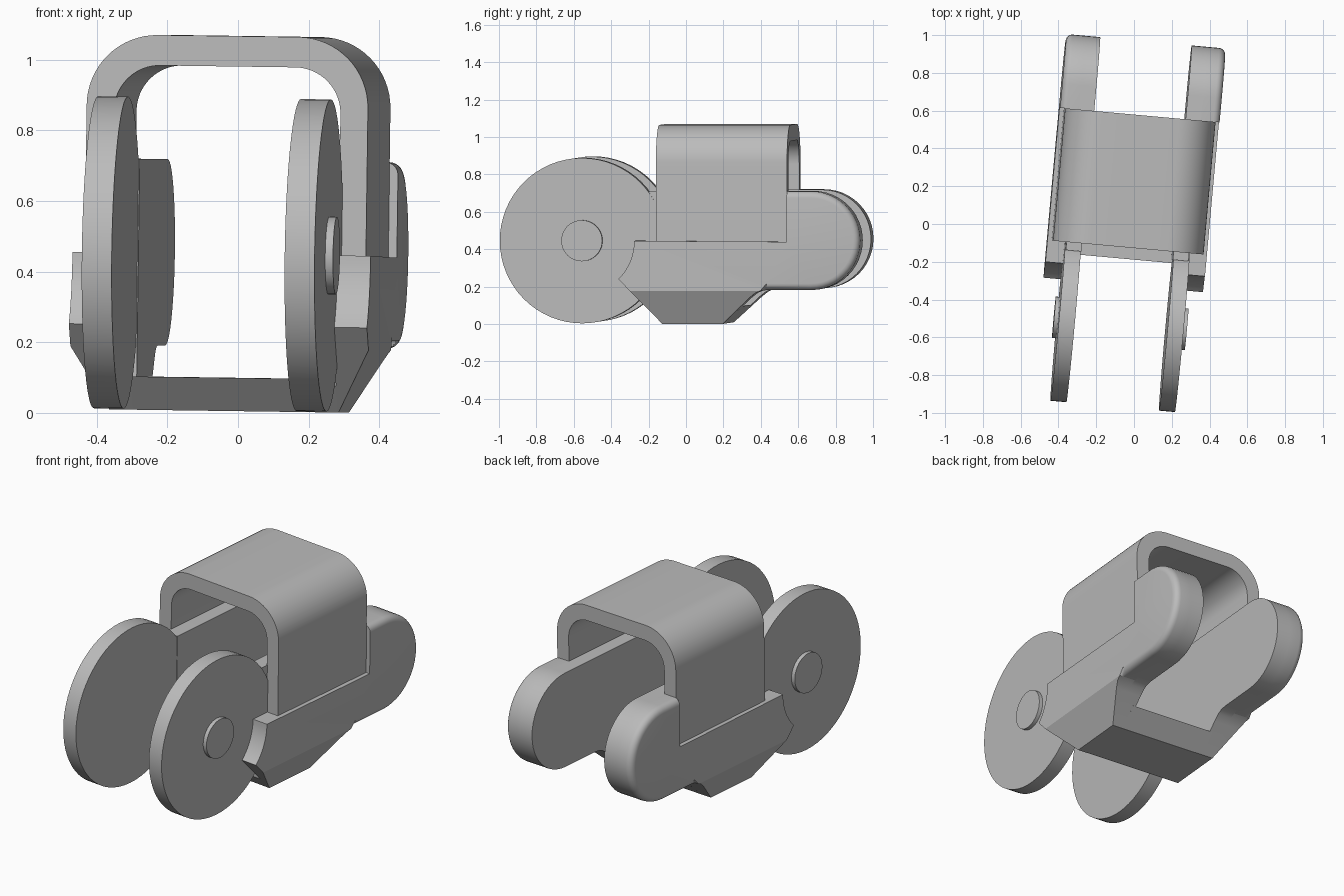
import bpy, bmesh, math
from mathutils import Matrix

if "Cube" in bpy.data.objects:
    bpy.data.objects.remove(bpy.data.objects["Cube"])

grey = bpy.data.materials.new("plain grey")
grey.use_nodes = True
grey.diffuse_color = (0.5, 0.5, 0.5, 1)
grey.node_tree.nodes["Principled BSDF"].inputs["Base Color"].default_value = (0.5, 0.5, 0.5, 1)

# The whole assembly is turned slightly and leans a little
POSE = (Matrix.Rotation(math.radians(-5.2), 4, 'Z')
        @ Matrix.Rotation(math.radians(0.8), 4, 'Y')
        @ Matrix.Translation((-0.031, 0, 0.005)))


def arc(cx, cy, r, start, end, n=16):
    """Points on an arc, angles in degrees."""
    angles = [math.radians(start + (end - start) * i / n) for i in range(n + 1)]
    return [(cx + r * math.cos(a), cy + r * math.sin(a)) for a in angles]


def prism(points, lo, hi, axis):
    """Extrude a profile along X (profile in YZ) or along Y (profile in XZ)."""
    bm = bmesh.new()
    place = (lambda p: (lo, *p)) if axis == 'X' else (lambda p: (p[0], lo, p[1]))
    face = bm.faces.new([bm.verts.new(place(p)) for p in points])
    new = bmesh.ops.extrude_face_region(bm, geom=[face])["geom"]
    step = (hi - lo, 0, 0) if axis == 'X' else (0, hi - lo, 0)
    bmesh.ops.translate(bm, verts=[g for g in new if isinstance(g, bmesh.types.BMVert)], vec=step)
    bmesh.ops.recalc_face_normals(bm, faces=bm.faces)
    return bm


def finish(bm, name, mirrored=True):
    bmesh.ops.recalc_face_normals(bm, faces=bm.faces)
    mesh = bpy.data.meshes.new(name)
    bm.to_mesh(mesh)
    bm.free()
    mesh.shade_smooth()
    mesh.set_sharp_from_angle(angle=math.radians(30))
    mesh.materials.append(grey)
    obj = bpy.data.objects.new(name, mesh)
    bpy.context.collection.objects.link(obj)
    obj.matrix_world = POSE
    if mirrored:
        mod = obj.modifiers.new("both sides", 'MIRROR')
        mod.use_mirror_merge = False
    return obj


AXLE = (-0.53, 0.445)
TOP, LEDGE, KNEE = 0.71, 0.44, 0.178
INNER, MIDDLE, OUTER = 0.243, 0.324, 0.424
ARCH_FRONT, ARCH_BACK = -0.127, 0.577

# Discs and hub caps
finish(prism(arc(*AXLE, 0.442, 0, 360, 64)[:-1], 0.246, 0.331, 'X'), "disc")
finish(prism(arc(*AXLE, 0.11, 0, 360, 40)[:-1], 0.32, 0.353, 'X'), "hub_cap")

# Shared underside and rounded rear end of the side bodies
underside = [(-0.10, 0), (0.225, 0), (0.37, 0.137), (0.405, 0.165), (0.435, 0.178), (0.47, 0.182)]
rear_end = arc(0.705, 0.446, 0.264, -90, 90, 24)

# Inner layer of each side body
finish(prism([(-0.17, 0.075)] + underside + rear_end + [(-0.17, TOP)],
             INNER, MIDDLE + 0.002, 'X'), "side_body_inner")

# Outer layer: ledge for the arch, concave front, rounded rear rim
front_curve = arc(*AXLE, 0.288, 0, -45, 10)
outer = prism(underside + rear_end + [(ARCH_BACK, TOP), (ARCH_BACK, LEDGE)] + front_curve,
              MIDDLE, OUTER, 'X')
rim = [e for e in outer.edges
       if all(v.co.x > OUTER - 0.001 and v.co.y > 0.43 and (v.co.z > TOP - 0.01 or v.co.y > 0.6 or v.co.z < 0.3)
              for v in e.verts)]
bmesh.ops.bevel(outer, geom=rim, offset=0.035, segments=5, profile=0.5, affect='EDGES')
bmesh.ops.bisect_plane(outer, geom=outer.verts[:] + outer.edges[:] + outer.faces[:],
                       plane_co=(0, 0, KNEE), plane_no=(0, 0, 1))
# Lower part of the outer face tapers inward
for v in outer.verts:
    if v.co.z < KNEE and v.co.x > OUTER - 0.001:
        v.co.x -= (OUTER - MIDDLE - 0.002) * (KNEE - v.co.z) / KNEE
bmesh.ops.triangulate(outer, faces=[f for f in outer.faces if len(f.verts) > 4])
finish(outer, "side_body_outer")

# Floor joining the two sides
finish(prism([(-0.10, 0), (0.225, 0), (0.325, 0.094), (-0.188, 0.094)], -0.26, 0.26, 'X'),
       "floor_bar", mirrored=False)


# Arch over the top
def half_arch(half, top, radius):
    return [(half, LEDGE)] + arc(half - radius, top - radius, radius, 0, 90)


def full_arch(*size):
    right = half_arch(*size)
    return right + [(-x, z) for x, z in reversed(right)]


finish(prism(full_arch(0.40, 1.062, 0.2) + full_arch(0.322, 0.976, 0.13)[::-1],
             ARCH_FRONT, ARCH_BACK, 'Y'), "arch", mirrored=False)
